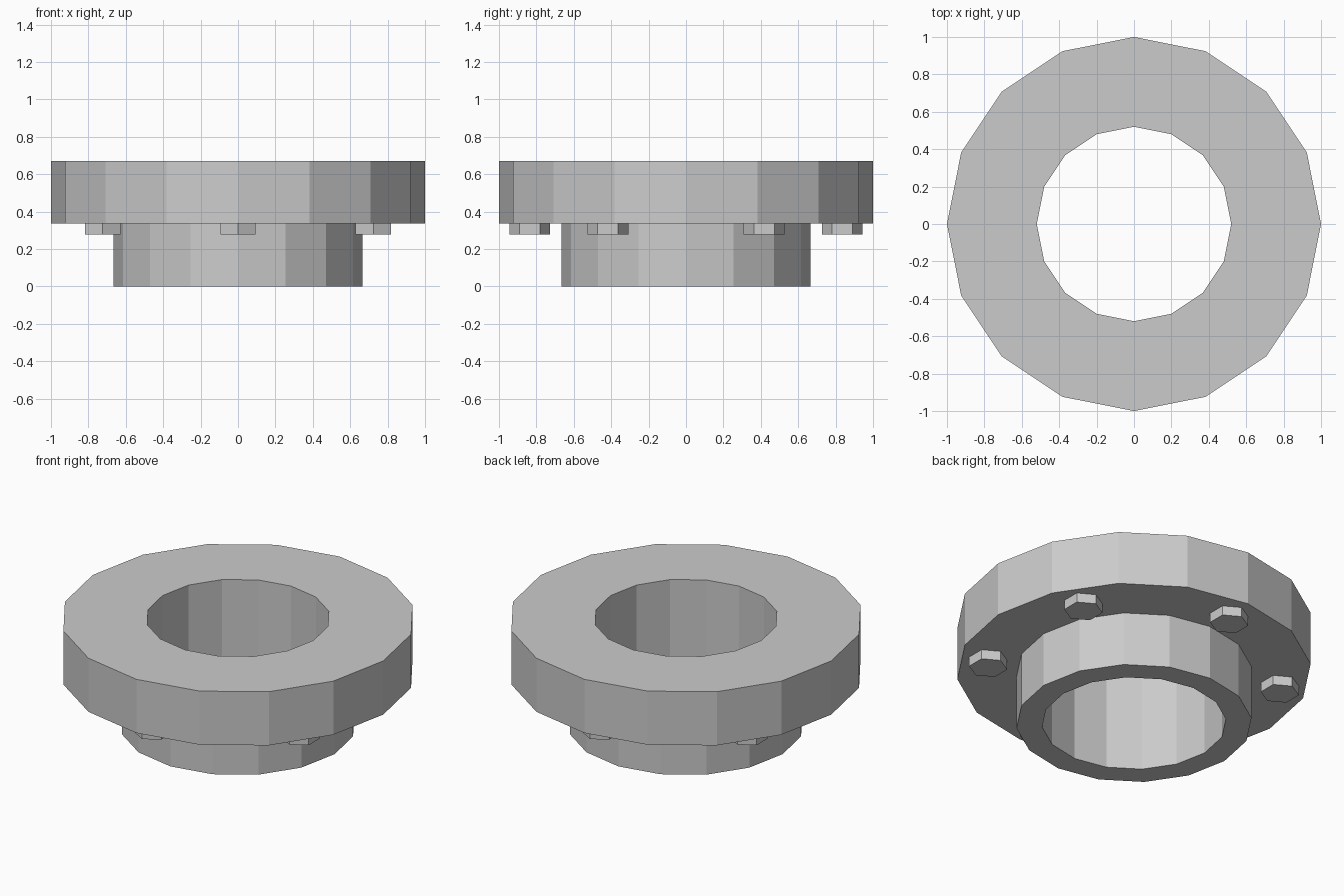
import bpy, bmesh
from math import cos, sin, pi

if "Cube" in bpy.data.objects:
    bpy.data.objects.remove(bpy.data.objects["Cube"])

SIDES = 16
Z_BOTTOM, Z_SHOULDER, Z_TOP = 0.0, 0.336, 0.67


def add_object(name, bm):
    bmesh.ops.recalc_face_normals(bm, faces=bm.faces)
    mesh = bpy.data.meshes.new(name)
    bm.to_mesh(mesh)
    bm.free()
    obj = bpy.data.objects.new(name, mesh)
    bpy.context.collection.objects.link(obj)
    return obj


def lathe(name, profile, sides):
    """Revolve a closed (radius, z) profile around z."""
    bm = bmesh.new()
    rings = [[bm.verts.new((r * cos(2 * pi * i / sides), r * sin(2 * pi * i / sides), z))
              for r, z in profile] for i in range(sides)]
    n = len(profile)
    for i in range(sides):
        a, b = rings[i], rings[(i + 1) % sides]
        for j in range(n):
            k = (j + 1) % n
            bm.faces.new((a[j], b[j], b[k], a[k]))
    return add_object(name, bm)


def prism(name, x, y, z0, z1, radius, sides, turn):
    """Upright prism with flat caps."""
    bm = bmesh.new()
    base = bm.faces.new([bm.verts.new((x + radius * cos(turn + 2 * pi * i / sides),
                                       y + radius * sin(turn + 2 * pi * i / sides), z0))
                         for i in range(sides)])
    top = bmesh.ops.extrude_face_region(bm, geom=[base], use_keep_orig=True)["geom"]
    bmesh.ops.translate(bm, vec=(0, 0, z1 - z0),
                        verts=[v for v in top if isinstance(v, bmesh.types.BMVert)])
    return add_object(name, bm)


# Flange and hub with a straight bore
lathe("flanged_collar", [(0.52, Z_BOTTOM), (0.665, Z_BOTTOM), (0.665, Z_SHOULDER),
                         (1.0, Z_SHOULDER), (1.0, Z_TOP), (0.52, Z_TOP)], SIDES)

# Six hex bolt heads under the flange
for i in range(6):
    angle = pi / 2 + i * pi / 3
    prism(f"bolt_head_{i + 1}", 0.835 * cos(angle), 0.835 * sin(angle),
          0.277, Z_SHOULDER, 0.109, 6, angle)
